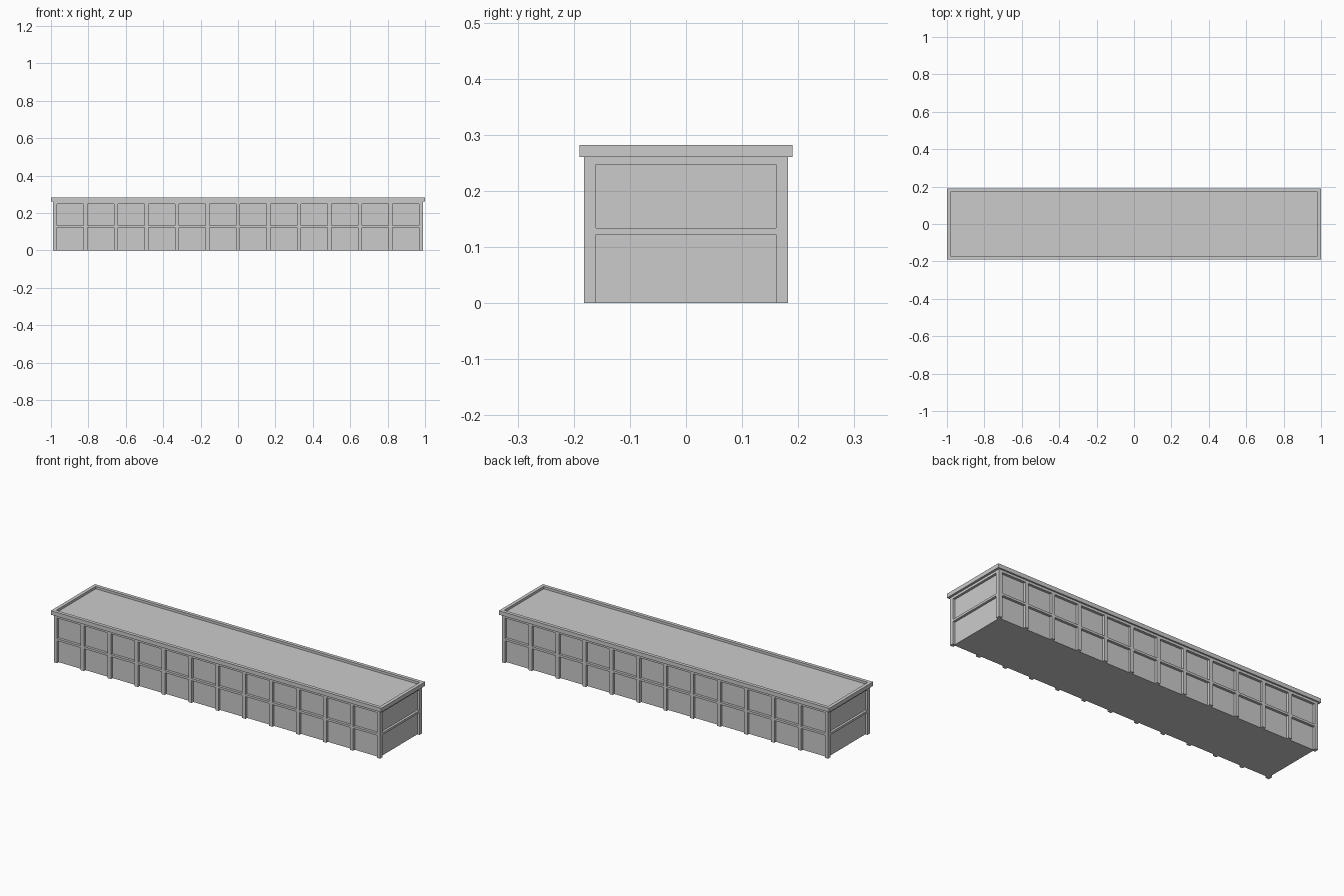
import bpy

if "Cube" in bpy.data.objects:
    bpy.data.objects.remove(bpy.data.objects["Cube"])

# Overall sizes
HX, HY = 0.988, 0.182      # outer faces of pilasters
WX, WY = 0.975, 0.168      # recessed wall faces
Z_WALL, Z_TOP = 0.26, 0.282
BAYS = 12
PW = 0.02                  # pilaster width


def box(name, x0, x1, y0, y1, z0, z1):
    bpy.ops.mesh.primitive_cube_add(
        size=1, location=((x0 + x1) / 2, (y0 + y1) / 2, (z0 + z1) / 2))
    ob = bpy.context.object
    ob.name = name
    ob.scale = (x1 - x0, y1 - y0, z1 - z0)
    bpy.ops.object.transform_apply(location=False, rotation=False, scale=True)
    return ob


# Main block, whose top is the sunken flat roof
box("wall_block", -WX, WX, -WY, WY, 0, Z_WALL)
box("flat_roof", -0.985, 0.985, -0.174, 0.174, Z_WALL - 0.002, 0.269)

# Corner posts
for sx in (-1, 1):
    for sy in (-1, 1):
        xs = sorted((sx * HX, sx * (HX - PW)))
        ys = sorted((sy * HY, sy * 0.16))
        box("corner_post", *xs, *ys, 0, Z_WALL)

# Pilasters between the bays, front and back
pitch = (2 * HX - PW) / BAYS
for i in range(1, BAYS):
    x = -HX + PW / 2 + i * pitch
    for sy in (-1, 1):
        ys = sorted((sy * HY, sy * (WY - 0.004)))
        box("pilaster", x - PW / 2, x + PW / 2, *ys, 0, Z_WALL)

# Floor band and top band on all four sides
for name, z0, z1 in (("floor_band", 0.122, 0.134), ("top_band", 0.247, Z_WALL)):
    for s in (-1, 1):
        ys = sorted((s * HY, s * (WY - 0.004)))
        box(name + "_long", -HX + PW, HX - PW, *ys, z0, z1)
        xs = sorted((s * HX, s * (WX - 0.004)))
        box(name + "_end", *xs, -0.16, 0.16, z0, z1)

# Parapet rim around the roof
for s in (-1, 1):
    ys = sorted((s * 0.19, s * 0.171))
    box("parapet_long", -1, 1, *ys, Z_WALL, Z_TOP)
    xs = sorted((s * 1.0, s * 0.981))
    box("parapet_end", *xs, -0.171, 0.171, Z_WALL, Z_TOP)
